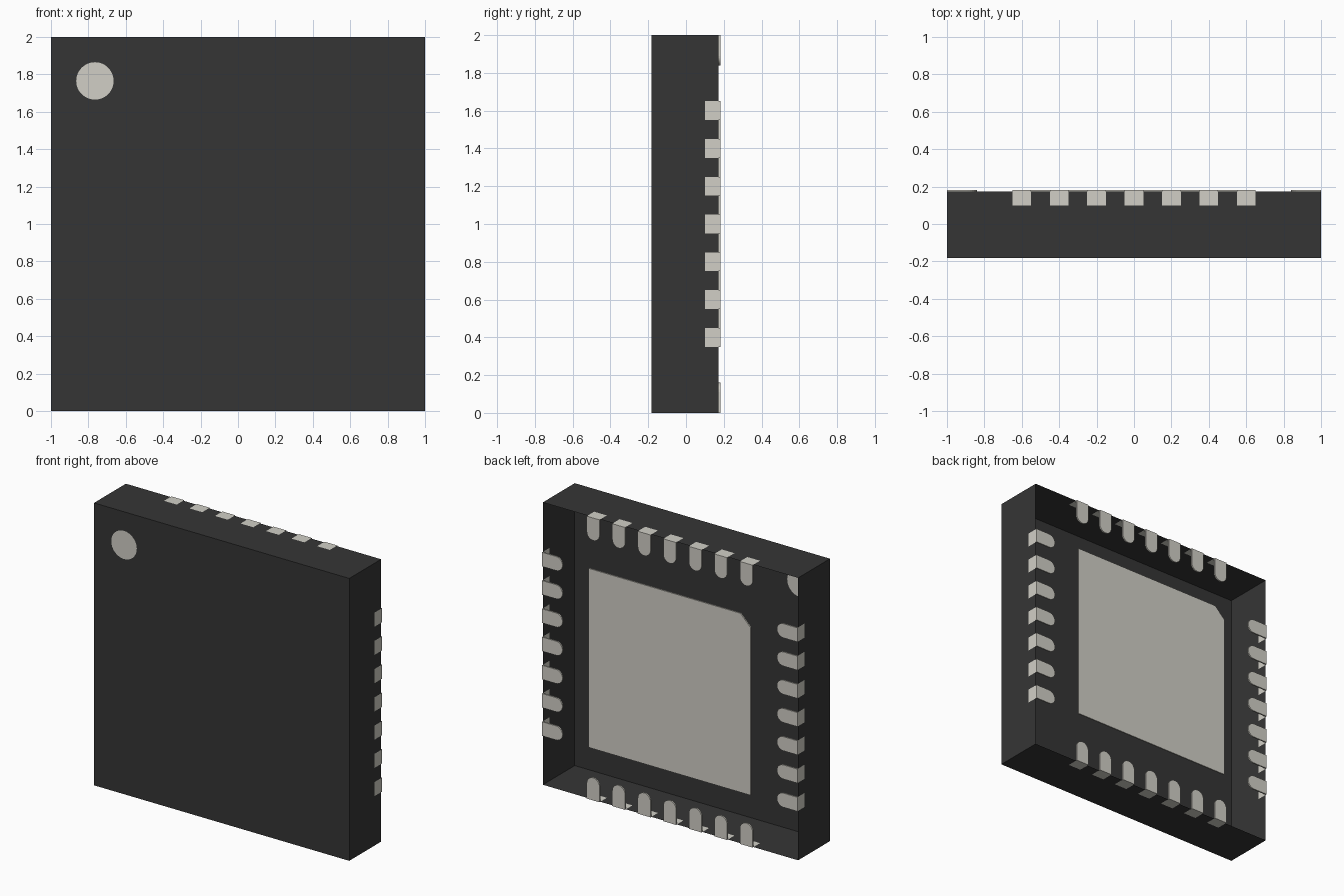
import bpy, bmesh
from math import pi, cos, sin
from mathutils import Matrix, Vector

if "Cube" in bpy.data.objects:
    bpy.data.objects.remove(bpy.data.objects["Cube"], do_unlink=True)

FRONT, NOTCH, BACK, PAD = -0.183, 0.10, 0.173, 0.183   # depths along y
HALF_W, LEAD_LEN = 0.05, 0.16                          # lead half width, length
SLOTS = [0.2 * i for i in range(-3, 4)]
DOT, DOT_R = Vector((-0.765, 0.765)), 0.1              # marker, from the centre
CENTRE = Matrix.Translation((0, 0, 1))


def material(name, rgb):
    m = bpy.data.materials.new(name)
    m.use_nodes = True
    m.diffuse_color = (*rgb, 1)
    bsdf = m.node_tree.nodes["Principled BSDF"]
    bsdf.inputs["Base Color"].default_value = (*rgb, 1)
    bsdf.inputs["Roughness"].default_value = 0.6
    return m


dark = material("dark plastic", (0.036, 0.036, 0.036))
metal = material("pale metal", (0.64, 0.625, 0.565))


def finish(name, bm, mat):
    bmesh.ops.remove_doubles(bm, verts=bm.verts, dist=0.0005)
    bmesh.ops.recalc_face_normals(bm, faces=bm.faces)
    bm.transform(CENTRE)
    me = bpy.data.meshes.new(name)
    bm.to_mesh(me)
    bm.free()
    me.materials.append(mat)
    ob = bpy.data.objects.new(name, me)
    bpy.context.collection.objects.link(ob)
    return ob


def face(bm, pts, mat=Matrix()):
    return bm.faces.new([bm.verts.new(mat @ Vector(p)) for p in pts])


def loop(bm, pts):
    vs = [bm.verts.new(p) for p in pts]
    return [bm.edges.new((a, b)) for a, b in zip(vs, vs[1:] + vs[:1])]


def side_turn(k):
    return Matrix.Rotation(k * pi / 2, 4, "Y")


dot_ring = [(DOT.x + DOT_R * cos(a * pi / 24), FRONT, DOT.y + DOT_R * sin(a * pi / 24))
            for a in range(48)]

# Body: front panel with a round hole, four notched walls, open back
bm = bmesh.new()
edges = loop(bm, [(-1, FRONT, -1), (1, FRONT, -1), (1, FRONT, 1), (-1, FRONT, 1)])
edges += loop(bm, dot_ring)
bmesh.ops.triangle_fill(bm, edges=edges, use_beauty=True)
for k in range(4):
    outline = [(1, FRONT, 1), (-1, FRONT, 1), (-1, BACK, 1)]
    for s in SLOTS:
        l, r = s - HALF_W, s + HALF_W
        outline += [(l, BACK, 1), (l, NOTCH, 1), (r, NOTCH, 1), (r, BACK, 1)]
    face(bm, outline + [(1, BACK, 1)], side_turn(k))
finish("body", bm, dark)

# Marker dot filling the hole
bm = bmesh.new()
face(bm, dot_ring)
finish("corner_marker", bm, metal)

# Leads: rounded pad on the back, thin rim, and a plate folded into the wall
for k, name in enumerate(("top", "left", "bottom", "right")):
    bm = bmesh.new()
    turn = side_turn(k)
    neck = 1 - LEAD_LEN + HALF_W
    for s in SLOTS:
        outline = [(s - HALF_W, 1)]
        outline += [(s - HALF_W * cos(a * pi / 12), neck - HALF_W * sin(a * pi / 12))
                    for a in range(13)]
        outline.append((s + HALF_W, 1))
        face(bm, [(u, PAD, w) for u, w in outline], turn)
        for (u, w), (p, q) in zip(outline, outline[1:]):
            face(bm, [(u, PAD, w), (p, PAD, q), (p, BACK, q), (u, BACK, w)], turn)
        l, r = s - HALF_W, s + HALF_W
        face(bm, [(l, PAD, 1), (r, PAD, 1), (r, NOTCH, 1), (l, NOTCH, 1)], turn)
    finish("leads_" + name, bm, metal)

# Central pad with one cut corner
bm = bmesh.new()
h, c = 0.634, 0.08
pad = face(bm, [(-h, BACK, -h), (h, BACK, -h), (h, BACK, h),
                (c - h, BACK, h), (-h, BACK, h - c)])
new = bmesh.ops.extrude_face_region(bm, geom=[pad], use_keep_orig=True)["geom"]
bmesh.ops.translate(bm, vec=(0, PAD - BACK, 0),
                    verts=[g for g in new if isinstance(g, bmesh.types.BMVert)])
finish("central_pad", bm, metal)
